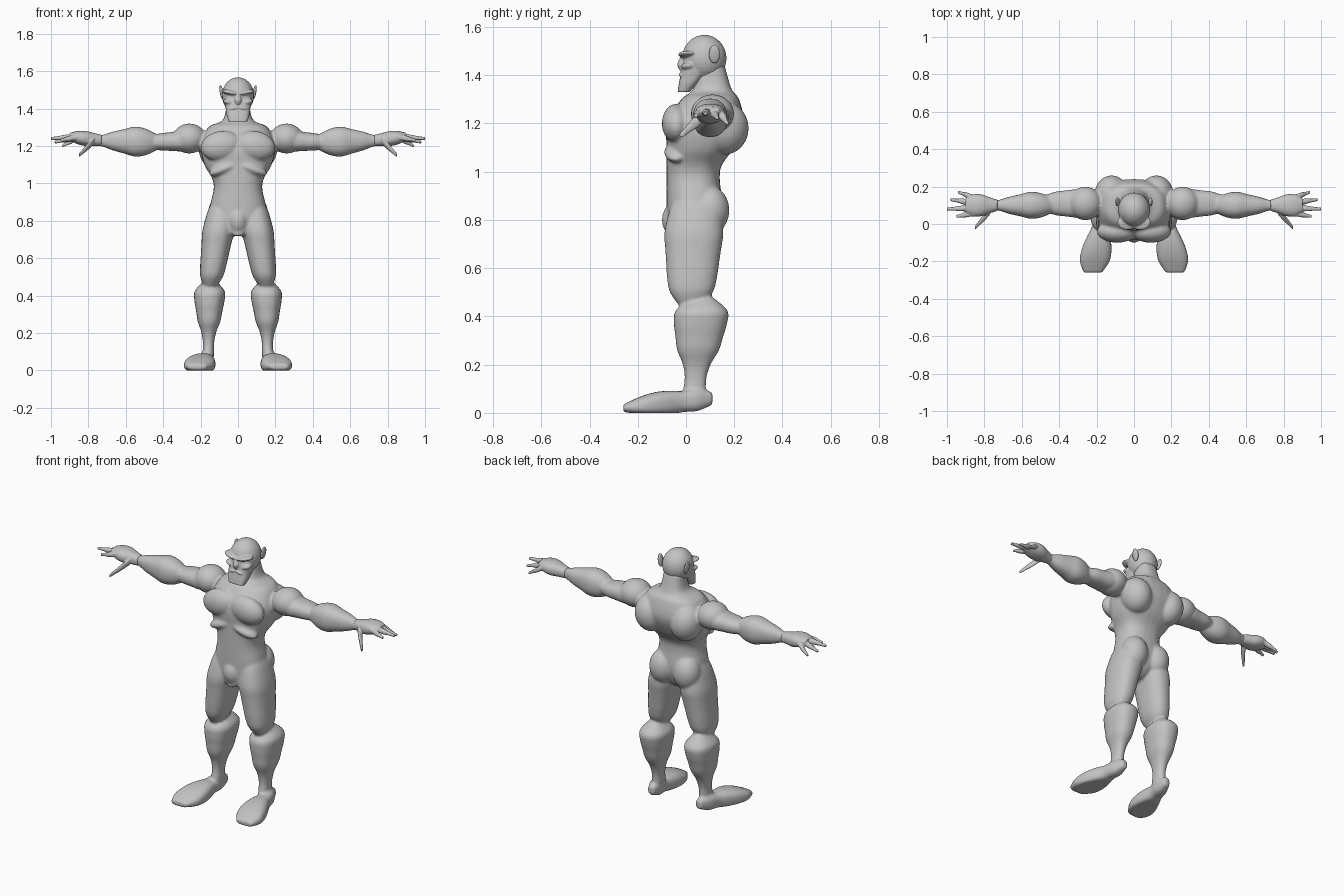
import bpy
import bmesh
from math import cos, sin, pi, radians, copysign
from mathutils import Matrix, Vector

default_cube = bpy.data.objects.get("Cube")
if default_cube:
    bpy.data.objects.remove(default_cube, do_unlink=True)

clay = bpy.data.materials.new("clay grey")
clay.use_nodes = True
clay.diffuse_color = (0.55, 0.55, 0.55, 1)
shader = clay.node_tree.nodes["Principled BSDF"]
shader.inputs["Base Color"].default_value = clay.diffuse_color


def spline(rows, steps=4):
    """Smoothly interpolate between sections so that few are needed."""
    result = []
    for i, (start, end) in enumerate(zip(rows, rows[1:])):
        before = rows[max(i - 1, 0)]
        after = rows[min(i + 2, len(rows) - 1)]
        leaving, arriving = (end - before) / 2, (after - start) / 2
        for k in range(steps):
            t = k / steps
            ease = t * t * (3 - 2 * t)
            result.append(start * (1 - ease) + end * ease
                          + leaving * (t * (1 - t) * (1 - t))
                          - arriving * (t * t * (1 - t)))
    return result + [rows[-1]]


def loft(bm, axis, rows, square, sides=28):
    """Skin rounded sections; a row is a centre followed by two half sizes."""
    first, second = [Vector(direction) for direction in {
        "x": ((0, 0, 1), (0, 1, 0)),
        "y": ((1, 0, 0), (0, 0, 1)),
        "z": ((1, 0, 0), (0, 1, 0)),
    }[axis]]
    rings = []
    for row in spline([Vector(row) for row in rows]):
        centre, width, depth = Vector(row[:3]), row[3], row[4]
        ring = []
        for k in range(sides):
            angle = 2 * pi * k / sides
            u = copysign(abs(cos(angle)) ** (2 / square), cos(angle))
            v = copysign(abs(sin(angle)) ** (2 / square), sin(angle))
            point = centre + first * (u * width) + second * (v * depth)
            point.z = max(point.z, 0)
            ring.append(bm.verts.new(point))
        rings.append(ring)
    for low, high in zip(rings, rings[1:]):
        for k in range(sides):
            bm.faces.new((low[k - 1], low[k], high[k], high[k - 1]))
    bm.faces.new(rings[0])
    bm.faces.new(rings[-1])


def limb(bm, axis, start, end, radii, stretch=(1, 1), square=2.3):
    """Straight tapering form with evenly spaced radii and a gradual stretch."""
    rows = []
    for i, radius in enumerate(radii):
        t = i / (len(radii) - 1)
        centre = Vector(start).lerp(Vector(end), t)
        ratio = stretch[0] + (stretch[1] - stretch[0]) * t
        rows.append((*centre, radius, radius * ratio))
    loft(bm, axis, rows, square)


def muscle(bm, centre, size, tilt=0):
    matrix = (Matrix.Translation(centre)
              @ Matrix.Rotation(radians(tilt), 4, "Y")
              @ Matrix.Diagonal((*size, 1)))
    bmesh.ops.create_uvsphere(bm, u_segments=24, v_segments=16, radius=1, matrix=matrix)


def finish(name, bm, voxel, smoothing):
    """Mirror the left half, fuse the overlapping forms and soften the joins."""
    bmesh.ops.recalc_face_normals(bm, faces=bm.faces)
    mesh = bpy.data.meshes.new(name)
    bm.to_mesh(mesh)
    bm.free()
    mesh.materials.append(clay)
    obj = bpy.data.objects.new(name, mesh)
    bpy.context.collection.objects.link(obj)
    mirror = obj.modifiers.new("Mirror", "MIRROR")
    mirror.use_mirror_merge = False
    fuse = obj.modifiers.new("Fuse", "REMESH")
    fuse.mode = "VOXEL"
    fuse.voxel_size = voxel
    fuse.use_smooth_shade = True
    soften = obj.modifiers.new("Soften", "SMOOTH")
    soften.factor = 0.5
    soften.iterations = smoothing


body = bmesh.new()

# Trunk from crotch to neck: height, half width and back; the front follows a slope
trunk = []
for height, width, back in [
        (.72, .03, .07), (.76, .09, .12), (.85, .15, .15), (.97, .13, .14), (1.03, .14, .15),
        (1.1, .18, .2), (1.2, .2, .24), (1.3, .16, .22), (1.34, .08, .19), (1.44, .06, .16)]:
    front = min(max(-.08, 1.2 * height - 1.58), .05)
    trunk.append((0, (front + back) / 2, height, width, (back - front) / 2))
loft(body, "z", trunk, square=2.4)

# Chest, ribs, back, neck slope, shoulder, buttock and groin
muscle(body, centre=(.09, -.04, 1.2), size=(.11, .06, .08), tilt=10)
muscle(body, centre=(.07, -.04, 1.08), size=(.09, .05, .03), tilt=20)
muscle(body, centre=(.12, .16, 1.18), size=(.09, .1, .11), tilt=10)
muscle(body, centre=(.07, .13, 1.29), size=(.11, .08, .04), tilt=20)
muscle(body, centre=(.26, .11, 1.24), size=(.09, .09, .08))
muscle(body, centre=(.08, .1, .84), size=(.08, .08, .1))
muscle(body, centre=(0, -.03, .8), size=(.06, .07, .08))

# Upper arm and forearm
limb(body, "x", start=(.18, .11, 1.23), end=(.48, .11, 1.22),
     radii=(.04, .05, .055, .05, .045, .03), stretch=(1.4, 1.4))
limb(body, "x", start=(.43, .1, 1.22), end=(.79, .1, 1.23),
     radii=(.04, .07, .08, .065, .05, .03, .03), stretch=(.9, .9))

# Thigh and calf
limb(body, "z", start=(.08, .04, .92), end=(.15, .02, .44),
     radii=(.05, .07, .08, .085, .08, .075, .07, .06, .03), stretch=(1.4, 1.5))
limb(body, "z", start=(.15, .07, .48), end=(.16, .03, .04),
     radii=(.03, .08, .08, .07, .06, .04, .03, .03, .03), stretch=(1.3, 1.6))

# Foot, flat on the ground and flared towards the toes
limb(body, "y", start=(.16, .11, .06), end=(.22, -.26, .02),
     radii=(.02, .04, .045, .065, .08, .08, .05), stretch=(1.3, .3), square=2.6)
finish("body", body, voxel=.008, smoothing=3)

# Palm, thumb and a fan of four fingers
hands = bmesh.new()
limb(hands, "x", start=(.73, .1, 1.23), end=(.9, .1, 1.25),
     radii=(.03, .035, .04, .035, .02), stretch=(1, 1.9))
limb(hands, "x", start=(.77, .07, 1.23), end=(.85, -.02, 1.15),
     radii=(.02, .02, .015, .01))
tips = [(.95, .04, 1.23), (1, .08, 1.24), (.98, .13, 1.22), (.94, .17, 1.2)]
for i, tip in enumerate(tips):
    limb(hands, "x", start=(.85, .06 + i * .026, 1.25), end=tip,
         radii=(.02, .015, .015, .01, .008))
finish("hands", hands, voxel=.004, smoothing=2)

# Skull, jaw, nose, brow, cheek and upper lip
head = bmesh.new()
muscle(head, centre=(0, .076, 1.47), size=(.086, .092, .097))
limb(head, "z", start=(0, -.01, 1.33), end=(0, .06, 1.46),
     radii=(.05, .06, .065, .07, .07), stretch=(.5, 1), square=3)
limb(head, "z", start=(0, -.015, 1.42), end=(0, 0, 1.49),
     radii=(.01, .02, .015, .01), stretch=(1.2, 1.6))
muscle(head, centre=(.035, .01, 1.485), size=(.055, .042, .014), tilt=-10)
muscle(head, centre=(.05, .01, 1.435), size=(.03, .03, .016), tilt=-15)
muscle(head, centre=(.02, -.01, 1.403), size=(.03, .02, .01), tilt=14)
finish("head", head, voxel=.004, smoothing=2)

# Ears, leaning outwards
ears = bmesh.new()
muscle(ears, centre=(.088, .118, 1.487), size=(.01, .024, .04), tilt=10)
finish("ears", ears, voxel=.004, smoothing=2)
